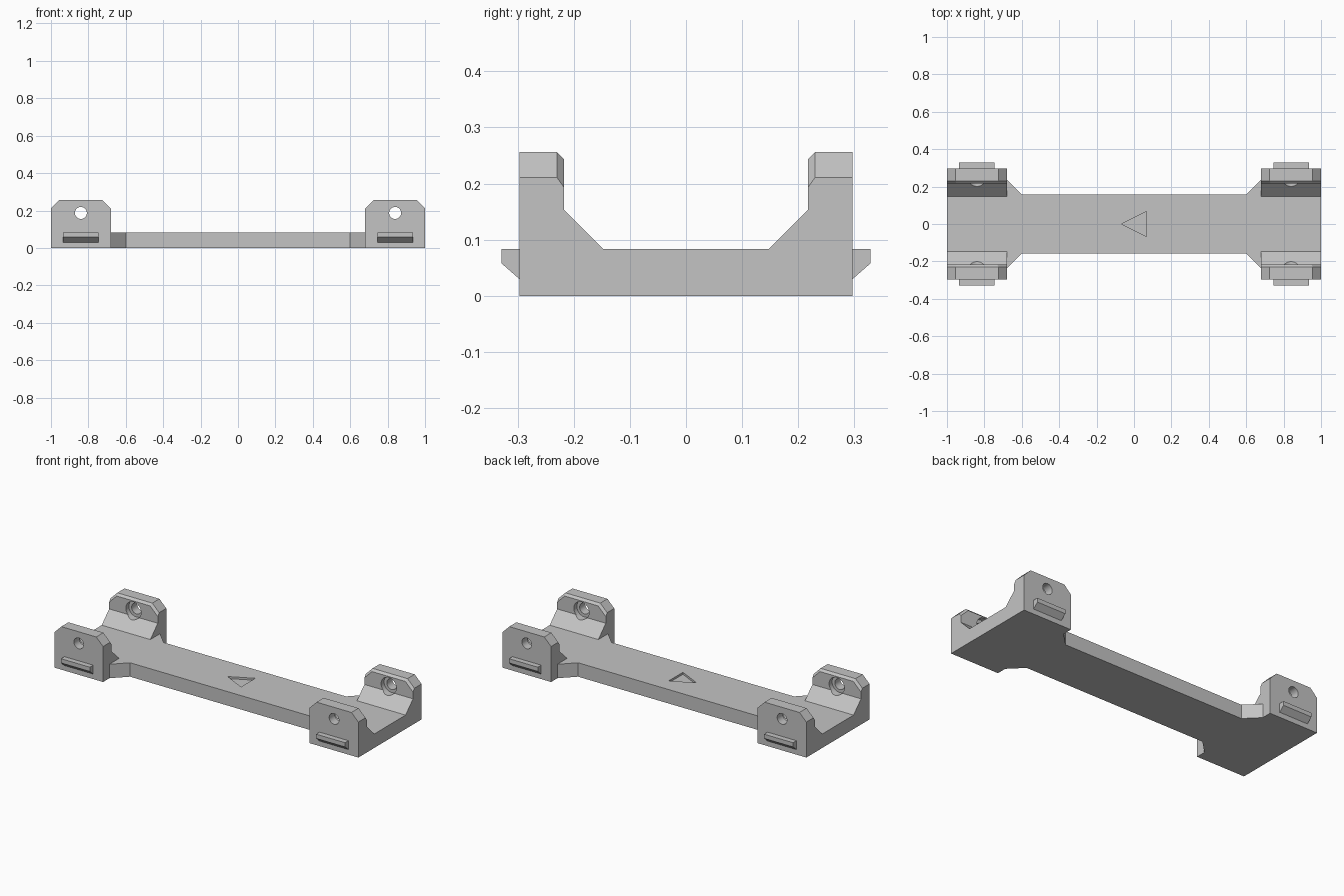
import bpy, bmesh, math
from mathutils import Matrix, Vector

cube = bpy.data.objects.get("Cube")
if cube:
    bpy.data.objects.remove(cube, do_unlink=True)

grey = bpy.data.materials.new("light grey plastic")
grey.use_nodes = True
colour = (0.55, 0.55, 0.55, 1)
grey.diffuse_color = colour
grey.node_tree.nodes["Principled BSDF"].inputs["Base Color"].default_value = colour

WALL_X, HOLE_Z = 0.84, 0.187      # centre of a bracket, height of its hole
IN_X, OUT_X = 0.68, 1.0           # bracket width
DECK, TOP, OUTER = 0.083, 0.256, 0.297


def add_object(name, bm):
    bmesh.ops.recalc_face_normals(bm, faces=bm.faces[:])
    mesh = bpy.data.meshes.new(name)
    bm.to_mesh(mesh)
    bm.free()
    mesh.materials.append(grey)
    obj = bpy.data.objects.new(name, mesh)
    bpy.context.scene.collection.objects.link(obj)
    return obj


def prism(points, offset):
    """Solid made by sweeping a flat outline along an offset."""
    bm = bmesh.new()
    face = bm.faces.new([bm.verts.new(p) for p in points])
    swept = bmesh.ops.extrude_face_region(bm, geom=[face])["geom"]
    bmesh.ops.translate(bm, vec=offset,
                        verts=[v for v in swept if isinstance(v, bmesh.types.BMVert)])
    bmesh.ops.recalc_face_normals(bm, faces=bm.faces[:])
    return bm


def side_prism(profile, x0, x1):
    return prism([(x0, y, z) for y, z in profile], (x1 - x0, 0, 0))


def slice_off(bm, point, normal):
    """Remove everything in front of a plane and cap the cut."""
    cut = bmesh.ops.bisect_plane(bm, geom=bm.verts[:] + bm.edges[:] + bm.faces[:],
                                 plane_co=point, plane_no=Vector(normal).normalized(),
                                 clear_outer=True)["geom_cut"]
    bmesh.ops.edgeloop_fill(bm, edges=[e for e in cut if isinstance(e, bmesh.types.BMEdge)])


def drill(name, radius, y0, y1):
    bm = bmesh.new()
    place = Matrix.Translation((WALL_X, (y0 + y1) / 2, HOLE_Z)) @ Matrix.Rotation(math.pi / 2, 4, "X")
    bmesh.ops.create_cone(bm, cap_ends=True, segments=32, radius1=radius, radius2=radius,
                          depth=y1 - y0, matrix=place)
    return add_object(name, bm)


def combine(obj, other, operation):
    mod = obj.modifiers.new(operation.lower(), "BOOLEAN")
    mod.operation, mod.solver, mod.object = operation, "EXACT", other
    bake(obj)
    bpy.data.objects.remove(other, do_unlink=True)


def bake(obj):
    bpy.context.view_layer.update()
    graph = bpy.context.evaluated_depsgraph_get()
    mesh = bpy.data.meshes.new_from_object(obj.evaluated_get(graph))
    obj.modifiers.clear()
    obj.data = mesh


# Corner bracket: gusseted wall with a chamfered inner rim
wall_profile = [(0.147, 0.05), (0.147, DECK), (0.217, 0.153), (0.217, 0.243),
                (0.23, TOP), (OUTER, TOP), (OUTER, 0.05)]
bm = side_prism(wall_profile, IN_X, OUT_X)
for x, side in ((OUT_X, 1), (IN_X, -1)):
    slice_off(bm, (x, 0, 0.211), (side, 0, 1))
    slice_off(bm, (x, 0.23, 0.211), (side, -math.sqrt(2), 1))
bracket = add_object("bracket", bm)

# Snap ledge on the outside of the wall
ledge_profile = [(0.28, 0.03), (OUTER, 0.03), (0.329, 0.058), (0.329, DECK), (0.28, DECK)]
ledge = add_object("snap_ledge", side_prism(ledge_profile, WALL_X - 0.095, WALL_X + 0.095))
combine(bracket, ledge, "UNION")

# Screw hole with an inner counterbore
combine(bracket, drill("screw_hole", 0.032, 0.1, 0.4), "DIFFERENCE")
combine(bracket, drill("counterbore", 0.05, 0.1, 0.245), "DIFFERENCE")

# Four brackets by mirroring
mirror = bracket.modifiers.new("mirror", "MIRROR")
mirror.use_axis = (True, True, False)
mirror.use_mirror_merge = False
bake(bracket)

# Base plate: narrow waist flaring into the wide ends
quarter = [(OUT_X, OUTER), (IN_X, OUTER), (IN_X, 0.238), (0.6, 0.158)]
half = quarter + [(-x, y) for x, y in reversed(quarter)]
outline = half + [(x, -y) for x, y in reversed(half)]
frame = add_object("mounting_frame", prism([(x, y, 0) for x, y in outline], (0, 0, DECK)))

# Shallow triangular direction mark
mark = [(-0.068, 0), (0.067, -0.067), (0.067, 0.067)]
combine(frame, add_object("direction_mark", prism([(x, y, DECK - 0.012) for x, y in mark],
                                                  (0, 0, 0.05))), "DIFFERENCE")
combine(frame, bracket, "UNION")

# Tidy flat seams and shade
bm = bmesh.new()
bm.from_mesh(frame.data)
bmesh.ops.remove_doubles(bm, verts=bm.verts[:], dist=0.00005)
bmesh.ops.dissolve_limit(bm, angle_limit=math.radians(0.5), verts=bm.verts[:], edges=bm.edges[:])
bm.to_mesh(frame.data)
bm.free()
bpy.ops.object.select_all(action="DESELECT")
frame.select_set(True)
bpy.context.view_layer.objects.active = frame
bpy.ops.object.shade_smooth_by_angle(angle=math.radians(20))
